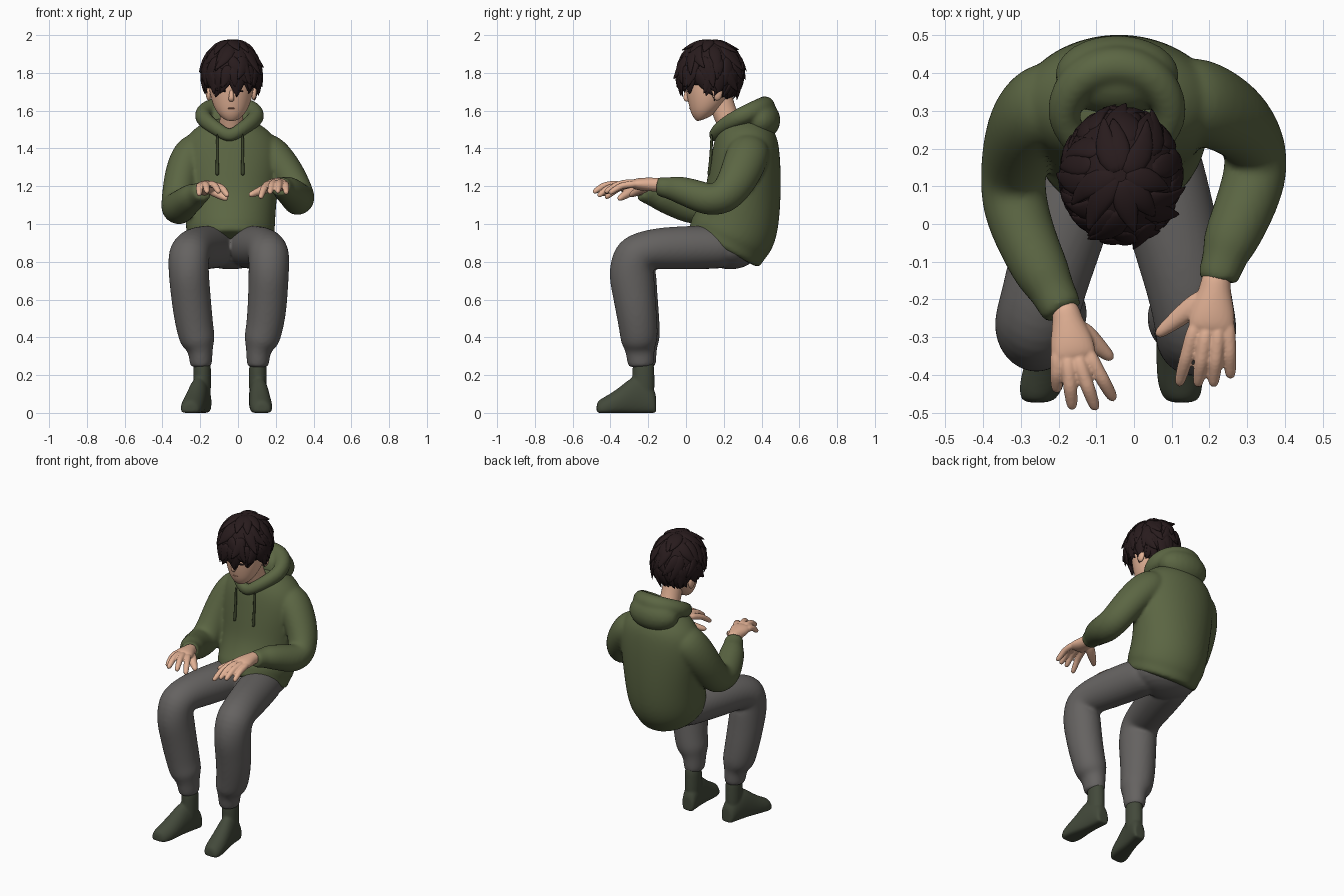
import bpy, bmesh, math, random
from mathutils import Vector

random.seed(4)
X, Z = Vector((1, 0, 0)), Vector((0, 0, 1))


def mat(name, r, g, b):
    m = bpy.data.materials.new(name)
    m.diffuse_color = (r, g, b, 1)
    return m


SKIN = mat("skin", 0.76, 0.44, 0.30)
HAIR = mat("dark_hair", 0.021, 0.011, 0.012)
GREEN = mat("olive_cloth", 0.105, 0.132, 0.056)
CORD = mat("dark_olive_cord", 0.045, 0.058, 0.025)
GREY = mat("grey_cloth", 0.130, 0.123, 0.119)
SOCK = mat("sock_green", 0.056, 0.067, 0.043)
LIP = mat("lip", 0.50, 0.24, 0.16)


def finish(name, bm, m, level=2):
    bmesh.ops.recalc_face_normals(bm, faces=bm.faces[:])
    me = bpy.data.meshes.new(name)
    bm.to_mesh(me)
    bm.free()
    for p in me.polygons:
        p.use_smooth = True
    me.materials.append(m)
    ob = bpy.data.objects.new(name, me)
    bpy.context.collection.objects.link(ob)
    if level:
        s = ob.modifiers.new("smooth", 'SUBSURF')
        s.levels = s.render_levels = level
    return ob


def merge(name, obs, m, voxel, smooth=6):
    """Fuse overlapping parts into one soft skin."""
    bpy.context.view_layer.update()
    dg = bpy.context.evaluated_depsgraph_get()
    bm = bmesh.new()
    for ob in obs:
        bm.from_mesh(ob.evaluated_get(dg).data)
    for ob in obs:
        bpy.data.objects.remove(ob)
    out = finish(name, bm, m, 0)
    r = out.modifiers.new("fuse", 'REMESH')
    r.mode, r.voxel_size, r.use_smooth_shade = 'VOXEL', voxel, True
    s = out.modifiers.new("soften", 'SMOOTH')
    s.factor, s.iterations = .5, smooth
    return out


def loft(name, secs, m, ref=X, n=14, closed=False, level=2, floor=None):
    """Skin elliptical sections (x, y, z, r_side, r_other[, tilt in degrees])."""
    bm = bmesh.new()
    pts = [Vector(s[:3]) for s in secs]
    N = len(pts)
    rings = []
    for i, s in enumerate(secs):
        if len(s) > 5:
            a = math.radians(s[5])
            side, other = X, Vector((0, math.cos(a), math.sin(a)))
        else:
            if closed:
                t = pts[(i + 1) % N] - pts[i - 1]
            else:
                t = pts[min(i + 1, N - 1)] - pts[max(i - 1, 0)]
            t.normalize()
            side = (ref - t * ref.dot(t)).normalized()
            other = t.cross(side)
        ring = []
        for k in range(n):
            a = 2 * math.pi * k / n
            p = pts[i] + side * (s[3] * 1.03 * math.cos(a)) + other * (s[4] * 1.03 * math.sin(a))
            if floor is not None:
                p.z = max(p.z, floor)
            ring.append(bm.verts.new(p))
        rings.append(ring)
    for i in range(N if closed else N - 1):
        a, b = rings[i], rings[(i + 1) % N]
        for k in range(n):
            bm.faces.new((a[k], a[(k + 1) % n], b[(k + 1) % n], b[k]))
    if not closed:
        bm.faces.new(rings[0])
        bm.faces.new(rings[-1])
    return finish(name, bm, m, level)


def ball(name, c, r, m, rule=None, seg=24):
    bm = bmesh.new()
    bmesh.ops.create_uvsphere(bm, u_segments=seg, v_segments=seg // 2, radius=1)
    for v in bm.verts:
        v.co = Vector(c) + Vector([v.co[i] * r[i] for i in range(3)])
        if rule:
            rule(v.co)
    return finish(name, bm, m, 0)


# Hooded top: body with a slanted hem, and sleeves with gathered cuffs
cx = -0.04
body = loft("body", [
    (cx, .195, .865, .19, .19, -28), (cx, .20, .87, .215, .212, -28),
    (cx, .222, .915, .216, .214, -27), (cx, .235, .935, .23, .224, -25),
    (cx, .27, 1.00, .232, .222, -18), (cx, .30, 1.13, .24, .2, -8),
    (cx, .31, 1.27, .26, .19, 0), (cx, .315, 1.38, .265, .178, 5),
    (cx, .315, 1.46, .235, .163, 5), (cx, .305, 1.52, .17, .13, 5),
    (cx, .29, 1.56, .09, .08, 5)], GREEN, n=20)
arm_r = loft("arm", [
    (-.17, .335, 1.43, .07, .09), (-.235, .325, 1.385, .105, .115), (-.285, .28, 1.30, .097, .112),
    (-.31, .215, 1.19, .09, .102), (-.322, .135, 1.085, .086, .096), (-.318, .045, 1.08, .088, .09),
    (-.278, -.06, 1.115, .079, .08), (-.238, -.14, 1.145, .074, .073), (-.216, -.178, 1.155, .058, .058),
    (-.187, -.235, 1.175, .058, .055), (-.186, -.237, 1.176, .04, .04)], GREEN)
arm_l = loft("arm", [
    (.09, .34, 1.43, .07, .09), (.155, .335, 1.385, .105, .115), (.225, .305, 1.31, .099, .112),
    (.287, .265, 1.22, .09, .102), (.325, .20, 1.135, .084, .094), (.322, .12, 1.125, .086, .088),
    (.285, .02, 1.165, .079, .078), (.25, -.055, 1.187, .073, .07), (.24, -.09, 1.19, .057, .056),
    (.22, -.15, 1.20, .056, .052), (.22, -.152, 1.20, .04, .04)], GREEN)
merge("sweater_with_sleeves", [body, arm_r, arm_l], GREEN, .011, 5)

# Hood: rolled rim with a dip at the throat, and the bag behind
rim = []
for k in range(20):
    a = 2 * math.pi * k / 20
    b = (math.sin(a) + 1) / 2                    # 0 at front, 1 at back
    rim.append((cx - .005 + .143 * math.cos(a) * (.75 + .25 * min(1, b * 2)), .285 + .135 * math.sin(a),
                1.465 + .155 * b ** .6, .036 + .022 * b, .032 + .024 * b))
hood = loft("rim", rim, GREEN, ref=Z, n=12, closed=True)
bag = ball("bag", (cx - .005, .395, 1.55), (.165, .105, .105), GREEN)
merge("hood", [hood, bag], GREEN, .010, 6)

# Drawstrings
for x in (-.11, .025):
    loft("drawstring", [(x, .135, 1.48, .007, .007), (x, .136, 1.42, .008, .008),
                        (x, .128, 1.32, .008, .008), (x, .125, 1.28, .011, .011),
                        (x, .122, 1.255, .010, .010)], CORD, n=8, level=1)


# Hands: palm, four fingers and a thumb fused together
def hand(name, wrist, knuckles, tips, thumb):
    w, ks = Vector(wrist), [Vector(k) for k in knuckles]
    mid = (ks[0] + ks[3]) / 2
    width = (ks[0] - ks[3]).length / 2
    secs = []
    for f, s, h in ((-.15, .8, .036), (.2, .85, .037), (.55, 1.2, .036), (.85, 1.35, .031), (1.05, 1.2, .02)):
        secs.append((*w.lerp(mid, f), width * s, h))
    obs = [loft("palm", secs, SKIN, n=12)]
    for k, t in zip(ks, tips):
        t = Vector(t)
        b = k.lerp(t, .5) + Vector((0, 0, .016))
        obs.append(loft("finger", [(*w.lerp(k, .75), .018, .016), (*k, .022, .021), (*k.lerp(b, .6), .0195, .019),
                                   (*b, .020, .019), (*b.lerp(t, .6), .0175, .017), (*t, .013, .013)], SKIN, n=8))
    a, t = w.lerp(ks[3], .3), Vector(thumb)
    obs.append(loft("thumb", [(*a, .028, .03), (*a.lerp(t, .4), .027, .032), (*a.lerp(t, .75), .021, .021),
                              (*t, .014, .014)], SKIN, ref=Z, n=8))
    merge(name, obs, SKIN, .005, 3)


hand("right_hand", (-.182, -.225, 1.185),
     [(-.203, -.355, 1.203), (-.175, -.375, 1.212), (-.143, -.375, 1.212), (-.112, -.36, 1.203)],
     [(-.205, -.445, 1.15), (-.163, -.492, 1.165), (-.10, -.494, 1.165), (-.052, -.468, 1.145)],
     (-.055, -.36, 1.13))
hand("left_hand", (.218, -.14, 1.208),
     [(.25, -.28, 1.212), (.222, -.30, 1.22), (.188, -.305, 1.22), (.156, -.29, 1.212)],
     [(.256, -.41, 1.16), (.21, -.432, 1.165), (.168, -.432, 1.16), (.118, -.43, 1.135)],
     (.056, -.298, 1.15))

# Trousers: seat and two bent legs, fused; socks with flat soles
prof = [(.27, .87, .11, .10), (.15, .878, .122, .115), (-.04, .873, .116, .114), (-.18, .868, .108, .106),
        (-.265, .84, .108, .12), (-.28, .75, .106, .122), (-.265, .64, .104, .112), (-.25, .53, .102, .106),
        (-.238, .43, .096, .10), (-.236, .375, .092, .096), (-.232, .335, .062, .074),
        (-.226, .245, .060, .070), (-.226, .243, .04, .05)]
legs = {"right": ([-.12, -.14, -.20, -.24, -.262, -.262, -.252, -.24, -.225, -.21, -.198, -.196, -.196], 0, -.19, -.25),
        "left": ([.04, .065, .115, .15, .165, .163, .159, .152, .137, .12, .107, .105, .105], -.012, .105, .125)}
parts = [ball("seat", (cx, .235, .865), (.205, .15, .105), GREY)]
for side, (xs, dy, ankle, toe) in legs.items():
    parts.append(loft("leg", [(x, y + dy, z, a, b) for x, (y, z, a, b) in zip(xs, prof)], GREY, n=16))
    tube = loft("ankle", [(ankle, -.226, .30, .047, .058), (ankle, -.226, .20, .047, .058),
                          (ankle, -.226, .12, .047, .06), (ankle, -.226, .04, .04, .05)], SOCK)
    foot = []
    for y, w, top in ((-.158, .03, .08), (-.162, .045, .12), (-.225, .05, .20), (-.285, .053, .195),
                      (-.35, .058, .135), (-.42, .062, .09), (-.463, .05, .068), (-.474, .03, .05)):
        f = (-y - .2) / .25
        foot.append((ankle + (toe - ankle) * f, y, top / 2 - .015, w, top / 2 + .015, 90))
    merge(side + "_sock", [tube, loft("foot", foot, SOCK, floor=0)], SOCK, .008, 4)
merge("trousers", parts, GREY, .010, 5)

# Neck and head, face tipped slightly down
hx = -.035
loft("neck", [(hx, .27, 1.44, .075, .07), (hx, .225, 1.54, .06, .062), (hx, .185, 1.64, .06, .066),
              (hx, .17, 1.72, .06, .066)], SKIN)
loft("head", [(hx, .092, 1.553, .028, .03, 20), (hx, .10, 1.565, .05, .05, 20), (hx, .112, 1.60, .082, .085, 15),
              (hx, .122, 1.65, .103, .108, 10), (hx, .13, 1.71, .117, .128, 5), (hx, .135, 1.79, .122, .14, 0),
              (hx, .135, 1.87, .105, .125, 0), (hx, .135, 1.92, .06, .07, 0)], SKIN, n=18)
loft("nose", [(hx, .014, 1.715, .010, .012), (hx, .002, 1.685, .012, .014), (hx, -.003, 1.665, .017, .016),
              (hx, .010, 1.648, .014, .010)], SKIN, n=8)
loft("mouth", [(hx - .028, .029, 1.612, .003, .005), (hx, .018, 1.614, .005, .006),
               (hx + .028, .029, 1.612, .003, .005)], LIP, ref=Z, n=8, level=1)
for s in (-1, 1):
    ball("ear", (hx + s * .12, .165, 1.695), (.016, .028, .042), SKIN, seg=16)
    loft("eye", [(hx + s * .028, .009, 1.702, .003, .004), (hx + s * .045, .011, 1.704, .007, .006),
                 (hx + s * .066, .021, 1.702, .003, .004)], HAIR, ref=Z, n=8, level=1)

# Hair cap, trimmed high over the face and low at the nape
HC, HR = Vector((hx, .128, 1.80)), Vector((.154, .174, .175))


def trim(co):
    f = min(1, max(0, (co.y - .13) / .09))
    co.z = max(co.z, 1.735 - .09 * f)


ball("hair_cap", HC, HR, HAIR, trim, seg=32)


# Layered tufts following the cap, tips flicking outwards
def on_cap(az, pol, s):
    p, a = math.radians(pol), math.radians(az)
    d = Vector((math.sin(p) * math.cos(a), math.sin(p) * math.sin(a), math.cos(p)))
    return HC + Vector([d[i] * HR[i] * s for i in range(3)]), d


for count, p0, p1 in ((8, 2, 62), (13, 30, 88), (18, 58, 108), (24, 75, 120), (16, 80, 126)):
    for k in range(count):
        az = 360 * k / count + random.uniform(-12, 12)
        back = max(0, math.sin(math.radians(az)))
        end = p1 + random.uniform(-9, 7) + (18 * back if p0 > 70 else 0)
        twist, flick = random.uniform(-34, 34), random.uniform(1.04, 1.19)
        secs = []
        for f, w, s in ((0, .016, .96), (.3, .040, .995), (.65, .030, 1.025), (1, .002, flick)):
            c, _ = on_cap(az + twist * f * f, p0 + (end - p0) * f, s)
            secs.append((*c, .013 * min(1, w / .02), w))
        loft("hair_tuft", secs, HAIR, ref=on_cap(az, (p0 + end) / 2, 1)[1], n=8, level=1)
